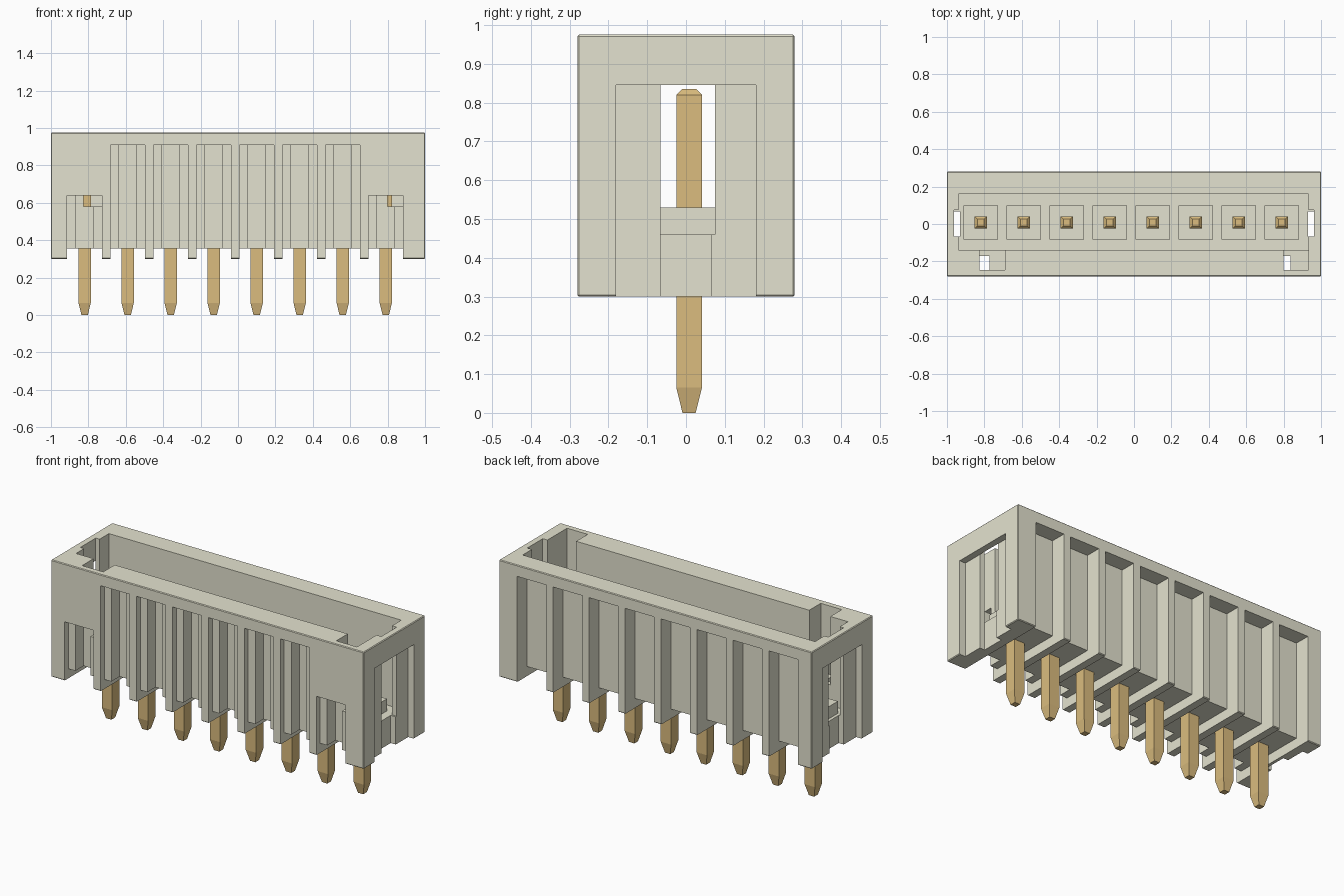
import bpy
import bmesh

if "Cube" in bpy.data.objects:
    bpy.data.objects.remove(bpy.data.objects["Cube"], do_unlink=True)


def material(name, rgb):
    m = bpy.data.materials.new(name)
    m.use_nodes = True
    m.diffuse_color = (*rgb, 1)
    m.node_tree.nodes["Principled BSDF"].inputs["Base Color"].default_value = (*rgb, 1)
    return m


plastic = material("ivory_plastic", (0.777, 0.768, 0.626))
metal = material("gold_metal", (0.708, 0.504, 0.21))


def add_object(name, bm, mat):
    mesh = bpy.data.meshes.new(name)
    bm.to_mesh(mesh)
    bm.free()
    mesh.materials.append(mat)
    obj = bpy.data.objects.new(name, mesh)
    bpy.context.collection.objects.link(obj)
    return obj


def box(name, x, y, z, mat=plastic, bevel=0):
    bm = bmesh.new()
    bmesh.ops.create_cube(bm, size=1)
    for v in bm.verts:
        v.co = [a + (c + 0.5) * (b - a) for c, (a, b) in zip(v.co, (x, y, z))]
    if bevel:
        bmesh.ops.bevel(bm, geom=bm.edges[:], offset=bevel, segments=1, affect='EDGES')
    return add_object(name, bm, mat)


def cut(target, x, y, z):
    cutter = box("cutter", x, y, z)
    cutter.hide_render = True
    mod = target.modifiers.new("cut", 'BOOLEAN')
    mod.operation = 'DIFFERENCE'
    mod.solver = 'EXACT'
    mod.object = cutter
    bpy.context.view_layer.objects.active = target
    bpy.ops.object.modifier_apply(modifier=mod.name)
    mesh = cutter.data
    bpy.data.objects.remove(cutter)
    bpy.data.meshes.remove(mesh)


def pin(name, cx, cy):
    # square post with tapered ends, built as stacked square rings
    bm = bmesh.new()
    rings = []
    for z, r in ((0, 0.017), (0.065, 0.033), (0.82, 0.033), (0.835, 0.018)):
        rings.append([bm.verts.new((cx + sx * r, cy + sy * r, z))
                      for sx, sy in ((-1, -1), (1, -1), (1, 1), (-1, 1))])
    for low, high in zip(rings, rings[1:]):
        for i in range(4):
            j = (i + 1) % 4
            bm.faces.new((low[i], low[j], high[j], high[i]))
    bm.faces.new(rings[0][::-1])
    bm.faces.new(rings[-1])
    return add_object(name, bm, metal)


PIN_X = [-0.82 + 0.23 * i for i in range(8)]
PIN_Y = 0.008
FLOOR, UNDER, LOW, HIGH = 0.46, 0.355, 0.2, 1.1

# Shroud with its open cavity
housing = box("housing", (-1, 1), (-0.28, 0.28), (0.3, 0.975), bevel=0.004)
cut(housing, (-0.937, 0.932), (-0.14, 0.16), (FLOOR, HIGH))

# Key pockets in the front wall of the cavity
for x in ((-0.825, -0.69), (0.80, 0.932)):
    cut(housing, x, (-0.245, -0.13), (0.58, HIGH))

# Grooves around each contact: underside, back and stepped front
for i, px in enumerate(PIN_X):
    wide = (px - 0.093, px + 0.093)
    narrow = (px - 0.048, px + 0.048)
    top = 0.64 if i in (0, len(PIN_X) - 1) else 0.91
    cut(housing, wide, (-0.4, 0.4), (LOW, UNDER))
    cut(housing, wide, (0.19, 0.4), (LOW, 0.91))
    cut(housing, wide, (-0.4, -0.245), (LOW, top))
    cut(housing, narrow, (-0.4, -0.17), (LOW, top))

# End walls: shallow panel, deep slot and inner notch
for s in (-1, 1):
    def span(a, b):
        return tuple(sorted((s * a, s * b)))
    cut(housing, span(0.962, 1.2), (-0.18, 0.18), (LOW, 0.845))
    cut(housing, span(0.93, 1.2), (-0.066, 0.066), (LOW, 0.845))
    cut(housing, span(0.92, 0.962), (-0.066, 0.075), (FLOOR, HIGH))

# Contacts on raised pedestals
for i, px in enumerate(PIN_X):
    box(f"pedestal_{i + 1}", (px - 0.092, px + 0.092),
        (PIN_Y - 0.092, PIN_Y + 0.092), (FLOOR - 0.01, 0.53))
    pin(f"contact_pin_{i + 1}", px, PIN_Y)
